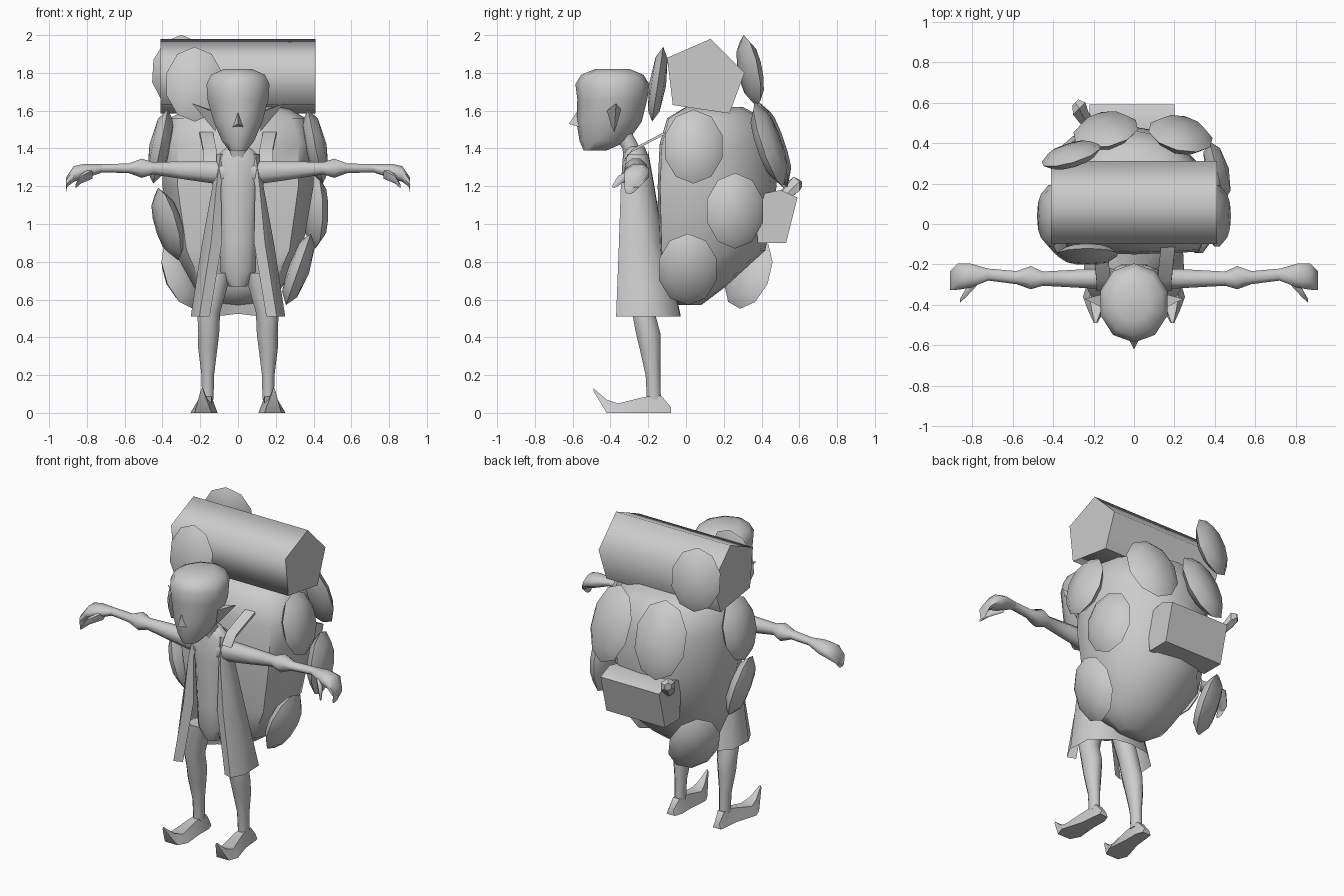
import bpy, bmesh, math
from mathutils import Vector

cube = bpy.data.objects.get("Cube")
if cube:
    bpy.data.objects.remove(cube, do_unlink=True)

grey = bpy.data.materials.new("plain_grey")
grey.use_nodes = True
grey.diffuse_color = (0.6, 0.6, 0.6, 1)
grey.node_tree.nodes["Principled BSDF"].inputs["Base Color"].default_value = (0.6, 0.6, 0.6, 1)


def finish(name, bm, mirror=False, angle=60):
    bmesh.ops.recalc_face_normals(bm, faces=bm.faces)
    mesh = bpy.data.meshes.new(name)
    bm.to_mesh(mesh)
    bm.free()
    mesh.materials.append(grey)
    ob = bpy.data.objects.new(name, mesh)
    bpy.context.collection.objects.link(ob)
    if mirror:
        ob.modifiers.new("mirror", "MIRROR")
    bpy.ops.object.select_all(action="DESELECT")
    ob.select_set(True)
    bpy.context.view_layer.objects.active = ob
    bpy.ops.object.shade_smooth_by_angle(angle=math.radians(angle))
    return ob


def loft(name, rings, closed=True, mirror=False, angle=60):
    """Skin a list of equal point rings, capping both ends when closed."""
    bm = bmesh.new()
    rows = [[bm.verts.new(p) for p in r] for r in rings]
    n = len(rows[0])
    for a, b in zip(rows, rows[1:]):
        for i in range(n if closed else n - 1):
            j = (i + 1) % n
            bm.faces.new((a[i], a[j], b[j], b[i]))
    if closed:
        bm.faces.new(rows[0])
        bm.faces.new(rows[-1])
    return finish(name, bm, mirror, angle)


def ring(c, u, v, n=8):
    turn = [2 * math.pi * (i + 0.5) / n for i in range(n)]
    return [Vector(c) + Vector(u) * math.cos(t) + Vector(v) * math.sin(t) for t in turn]


def upright(name, stations, n=8, mirror=False):
    """Stations are x, y, z, half width, half depth."""
    return loft(name, [ring((x, y, z), (a, 0, 0), (0, b, 0), n) for x, y, z, a, b in stations], mirror=mirror)


def sideways(name, stations, n=8):
    """Stations are x, y, z, half depth, half height."""
    return loft(name, [ring((x, y, z), (0, a, 0), (0, 0, b), n) for x, y, z, a, b in stations], mirror=True)


def pouch(name, place, facing, wide=0.16, tall=0.2, thick=0.06):
    """Shallow domed pouch whose thin axis points along facing."""
    bm = bmesh.new()
    bmesh.ops.create_uvsphere(bm, u_segments=10, v_segments=4, radius=1)
    out = Vector(facing).normalized()
    side = Vector((0, 0, 1)).cross(out).normalized()
    up = out.cross(side)
    for v in bm.verts:
        v.co = Vector(place) + side * v.co.x * wide + up * v.co.y * tall + out * v.co.z * thick
    return finish(name, bm, angle=75)


# Head: z, half width, front y, back y
head = [(1.39, 0.05, -0.54, -0.42), (1.44, 0.09, -0.56, -0.31), (1.54, 0.135, -0.575, -0.24),
        (1.66, 0.17, -0.57, -0.21), (1.74, 0.175, -0.58, -0.2), (1.79, 0.15, -0.55, -0.23),
        (1.82, 0.08, -0.48, -0.3)]
upright("head", [(0, (f + b) / 2, z, w, (b - f) / 2 * 1.03) for z, w, f, b in head], 10)


def spike(name, base, tip, mirror=False):
    bm = bmesh.new()
    vs = [bm.verts.new(p) for p in base]
    t = bm.verts.new(tip)
    bm.faces.new(vs)
    for i in range(len(vs)):
        bm.faces.new((vs[i - 1], vs[i], t))
    return finish(name, bm, mirror, 30)


spike("nose", [(-0.035, -0.55, 1.51), (0.035, -0.55, 1.51), (0, -0.56, 1.62)], (0, -0.62, 1.53))
spike("ears", [(0.12, -0.43, 1.59), (0.12, -0.38, 1.49), (0.13, -0.34, 1.6)], (0.245, -0.37, 1.64), True)
upright("neck", [(0, -0.27, 1.3, 0.08, 0.06), (0, -0.29, 1.4, 0.055, 0.05), (0, -0.34, 1.48, 0.06, 0.06)])

# Tunic and open coat
upright("tunic", [(0, -0.27, 1.41, 0.06, 0.05), (0, -0.265, 1.35, 0.13, 0.07), (0, -0.265, 1.2, 0.115, 0.08),
                  (0, -0.26, 0.9, 0.1, 0.08), (0, -0.25, 0.75, 0.1, 0.08), (0, -0.25, 0.67, 0.05, 0.05)], 10)
coat = [(1.37, 0.06, 0.12, -0.31, -0.2), (1.2, 0.09, 0.135, -0.345, -0.17),
        (0.9, 0.085, 0.19, -0.355, -0.12), (0.51, 0.15, 0.25, -0.37, -0.03)]
rows = [[(i, f + 0.02, z), (i + (w - i) * 0.55, f, z), (w, f * 0.75 + b * 0.25, z),
         (w * 0.97, f * 0.3 + b * 0.7, z), (w * 0.5, b, z), (0, b, z + 0.015)] for z, i, w, f, b in coat]
loft("coat", rows, closed=False, mirror=True)

# Arms, hands and thumbs
sideways("arms", [(0.07, -0.27, 1.27, 0.06, 0.07), (0.3, -0.27, 1.285, 0.047, 0.05),
                  (0.45, -0.27, 1.295, 0.038, 0.035), (0.51, -0.265, 1.295, 0.062, 0.055),
                  (0.58, -0.265, 1.295, 0.035, 0.027), (0.72, -0.25, 1.295, 0.032, 0.024)])
sideways("hands", [(0.72, -0.25, 1.295, 0.032, 0.024), (0.81, -0.255, 1.28, 0.065, 0.042),
                   (0.87, -0.26, 1.265, 0.07, 0.045), (0.91, -0.28, 1.22, 0.05, 0.03),
                   (0.905, -0.3, 1.17, 0.025, 0.01)])
sideways("thumbs", [(0.77, -0.28, 1.27, 0.02, 0.03), (0.83, -0.34, 1.24, 0.025, 0.025),
                    (0.86, -0.38, 1.2, 0.01, 0.01)], 6)

# Legs and curled shoes
upright("legs", [(0.1, -0.24, 0.74, 0.07, 0.07), (0.155, -0.225, 0.53, 0.065, 0.065),
                 (0.155, -0.2, 0.42, 0.06, 0.07), (0.16, -0.19, 0.34, 0.055, 0.06),
                 (0.16, -0.175, 0.2, 0.036, 0.042), (0.16, -0.17, 0.07, 0.033, 0.04)], mirror=True)
shoe = [(0.165, -0.08, 0, 0.03, 0.03), (0.16, -0.13, 0, 0.09, 0.042), (0.165, -0.22, 0, 0.085, 0.045),
        (0.18, -0.36, 0, 0.05, 0.072), (0.185, -0.42, 0, 0.07, 0.045), (0.19, -0.49, 0.115, 0.13, 0.008)]
loft("shoes", [[(x - w, y, lo), (x + w, y, lo), (x + w * 0.55, y, hi), (x - w * 0.55, y, hi)]
               for x, y, lo, hi, w in shoe], mirror=True, angle=40)

# Backpack sack: z, half width, front y, back y
outline = [(0, 0), (0.8, 0.02), (1, 0.3), (0.87, 0.66), (0.45, 0.95)]
outline += [(0, 1)] + [(-x, t) for x, t in reversed(outline[1:])]
sack = [(0.57, 0.1, -0.04, 0.08), (0.66, 0.23, -0.11, 0.2), (0.86, 0.34, -0.14, 0.42), (1.2, 0.4, -0.15, 0.48),
        (1.42, 0.4, -0.14, 0.46), (1.56, 0.36, -0.1, 0.41), (1.62, 0.25, 0, 0.3)]
loft("sack", [[(x * w, f + (b - f) * t, z) for x, t in outline] for z, w, f, b in sack])

# Shoulder straps
loft("straps", [[(x - 0.035, y, z), (x + 0.035, y, z), (x + 0.035, y + 0.01, z + 0.02), (x - 0.035, y + 0.01, z + 0.02)]
                for x, y, z in [(0.15, -0.33, 1.33), (0.15, -0.29, 1.38), (0.17, -0.1, 1.48)]], mirror=True)

# Bedroll with five sides
section = [(-0.1, 1.88), (0.13, 1.98), (0.31, 1.8), (0.23, 1.585), (-0.07, 1.63)]
loft("bedroll", [[(x, y, z) for y, z in section] for x in (-0.41, 0.41)], angle=75)

# Pouches around the sack
for label, s in (("left", 1), ("right", -1)):
    pouch(label + "_upper_pouch", (s * 0.41, 0.04, 1.41), (s, 0, 0.2))
pouch("left_middle_pouch", (0.41, 0.26, 1.07), (1, 0.25, 0))
pouch("left_lower_pouch", (0.32, 0.01, 0.76), (1, 0, -0.35))
pouch("right_lower_pouch", (-0.37, -0.03, 1.0), (-1, -0.3, -0.3))
pouch("right_back_low_pouch", (-0.29, 0.33, 0.74), (-0.75, 0.65, -0.35))
pouch("back_right_pouch", (-0.14, 0.46, 1.42), (-0.2, 1, 0.35), 0.165, 0.24)
pouch("back_left_pouch", (0.23, 0.44, 1.42), (0.25, 1, 0.35), 0.165, 0.24)
pouch("front_top_pouch", (-0.23, -0.15, 1.74), (0, -1, 0.15), 0.155, 0.2, 0.045)
pouch("back_top_pouch", (-0.31, 0.34, 1.81), (-0.3, 1, 0.2), 0.155, 0.195, 0.05)

# Rolled bundle on the back, with a knob at one end
bundle = [(0.36, 1.15), (0.5, 1.18), (0.59, 1.14), (0.53, 0.9), (0.38, 0.9)]
loft("bundle", [[(x, y, z) for y, z in bundle] for x in (-0.22, 0.2)], angle=75)
loft("bundle_knob", [ring((x, y, z), (r * 0.7, r * 0.7, 0), (0, 0, r), 6) for x, y, z, r in
                     [(-0.2, 0.47, 1.1, 0.03), (-0.25, 0.53, 1.16, 0.04),
                      (-0.27, 0.57, 1.2, 0.05), (-0.29, 0.6, 1.21, 0.025)]], angle=40)
